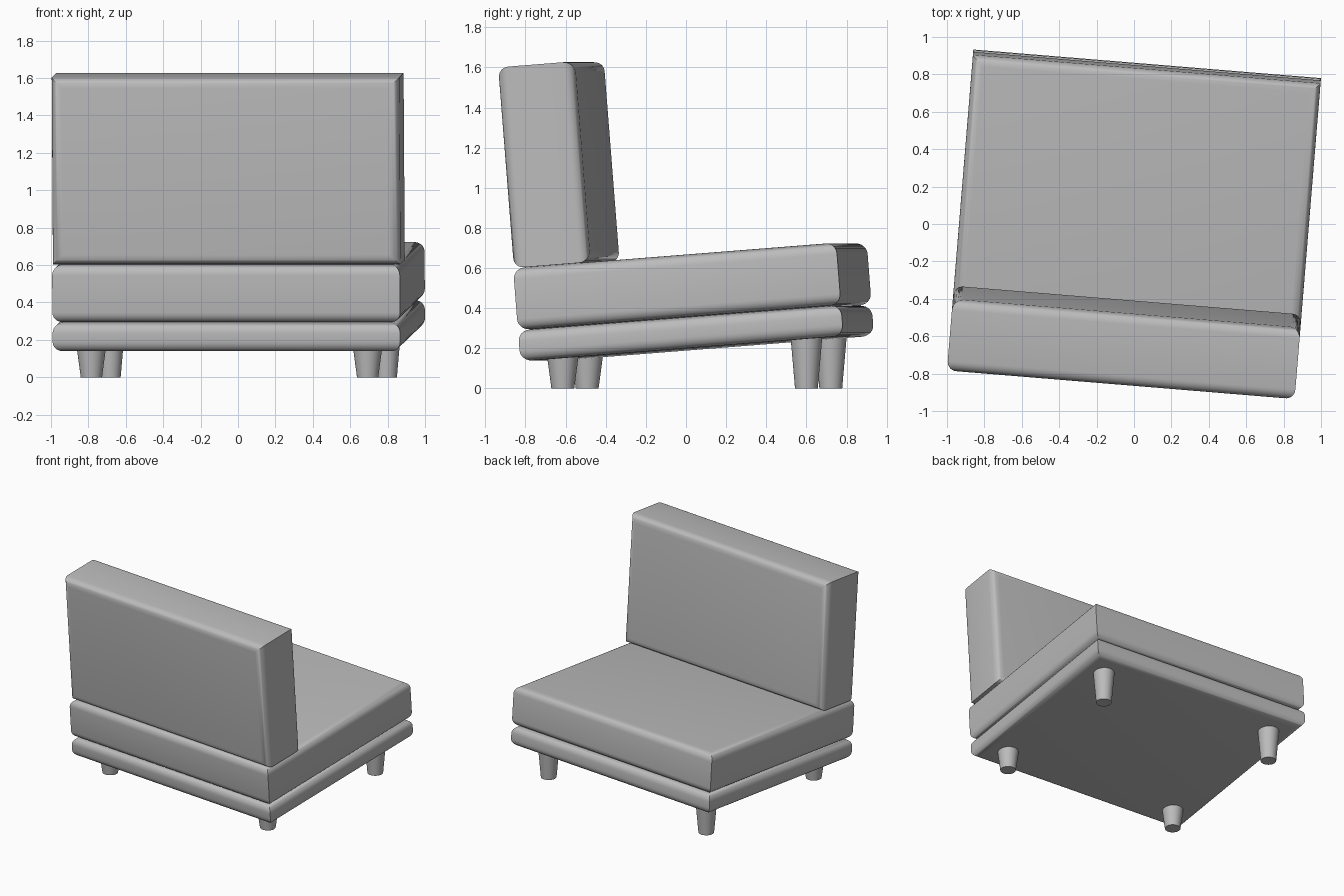
import bpy, bmesh, math
from mathutils import Matrix, Vector

if "Cube" in bpy.data.objects:
    bpy.data.objects.remove(bpy.data.objects["Cube"], do_unlink=True)

YAW = Matrix.Rotation(math.radians(-4.7), 4, 'Z')
TILT = Matrix.Rotation(math.radians(4.5), 4, 'X')
WIDTH, DEPTH, RADIUS = 1.865, 1.62, 0.055

grey = bpy.data.materials.new("grey_fabric")
grey.use_nodes = True
GREY = (0.5, 0.5, 0.5, 1)
grey.diffuse_color = GREY
grey.node_tree.nodes["Principled BSDF"].inputs["Base Color"].default_value = GREY


def finish(name, bm, matrix):
    bmesh.ops.recalc_face_normals(bm, faces=bm.faces)
    mesh = bpy.data.meshes.new(name)
    bm.to_mesh(mesh)
    bm.free()
    mesh.transform(matrix)
    mesh.materials.append(grey)
    obj = bpy.data.objects.new(name, mesh)
    bpy.context.collection.objects.link(obj)
    bpy.ops.object.select_all(action='DESELECT')
    obj.select_set(True)
    bpy.context.view_layer.objects.active = obj
    bpy.ops.object.shade_smooth_by_angle(angle=math.radians(35))


def cushion(name, w, d, h, matrix, steps=6):
    """Slab with rounded, mitred rims around its two broad faces."""
    bm = bmesh.new()
    arc = [math.pi / 2 * i / steps for i in range(steps + 1)]
    lower = [(RADIUS * (1 - math.sin(a)), -h / 2 + RADIUS * (1 - math.cos(a))) for a in arc]
    profile = lower + [(inset, -z) for inset, z in reversed(lower)]
    rings = []
    for inset, z in profile:
        x, y = w / 2 - inset, d / 2 - inset
        rings.append([bm.verts.new((sx * x, sy * y, z))
                      for sx, sy in ((-1, -1), (1, -1), (1, 1), (-1, 1))])
    for a, b in zip(rings, rings[1:]):
        for i in range(4):
            j = (i + 1) % 4
            bm.faces.new((a[i], a[j], b[j], b[i]))
    bm.faces.new(rings[0])
    bm.faces.new(rings[-1])
    finish(name, bm, matrix)


# Tilted cushions: base, seat and upright backrest
body = YAW @ Matrix.Translation((0, 0.05, 0.276)) @ TILT
cushion("base", WIDTH, DEPTH, 0.155, body)
cushion("seat", WIDTH, DEPTH, 0.31, body @ Matrix.Translation((0, 0, 0.2335)))
cushion("backrest", WIDTH, 1.003, 0.385,
        body @ Matrix.Translation((0, -0.6175, 0.89)) @ Matrix.Rotation(math.pi / 2, 4, 'X'))

# Vertical tapered legs, longer under the raised end
for end, y, height in (("back", -0.555, 0.17), ("front", 0.663, 0.265)):
    for side, sign in (("left", 1), ("right", -1)):
        bm = bmesh.new()
        bmesh.ops.create_cone(bm, cap_ends=True, segments=32, radius1=0.057,
                              radius2=0.08, depth=height)
        finish(f"{end}_{side}_leg", bm,
               YAW @ Matrix.Translation((sign * 0.741, y, height / 2)))
